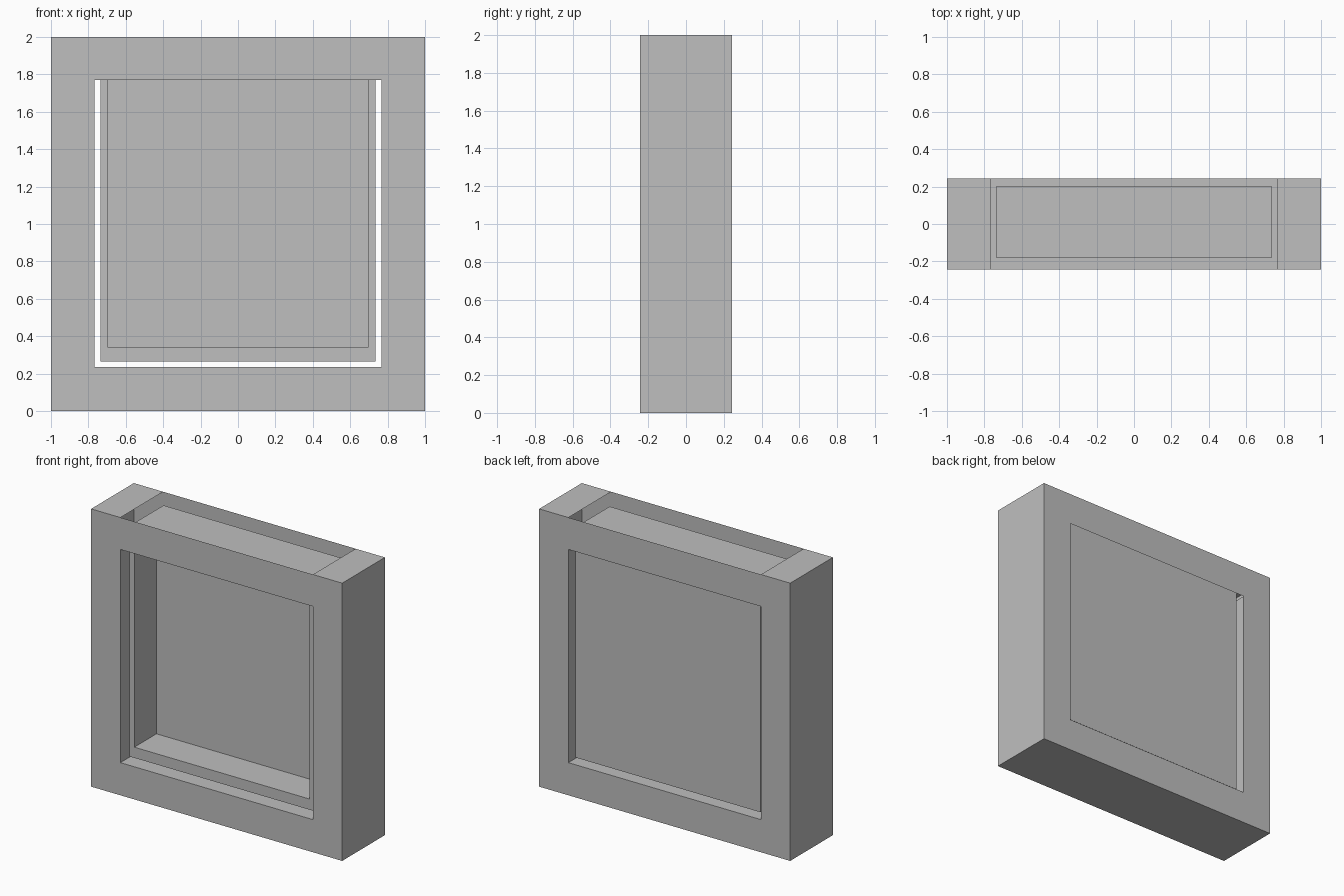
import bpy
import bmesh
from mathutils import Vector, Matrix

default = bpy.data.objects.get("Cube")
if default:
    bpy.data.objects.remove(default, do_unlink=True)

grey = bpy.data.materials.new("light grey")
grey.use_nodes = True
colour = (0.52, 0.52, 0.52, 1.0)
grey.diffuse_color = colour
grey.node_tree.nodes["Principled BSDF"].inputs["Base Color"].default_value = colour


def box(low, high):
    """Start a mesh with a box between two corners."""
    low, high = Vector(low), Vector(high)
    bm = bmesh.new()
    place = Matrix.Translation((low + high) / 2) @ Matrix.Diagonal((high - low).to_4d())
    bmesh.ops.create_cube(bm, size=1, matrix=place)
    bm.normal_update()
    return bm


def finish(bm, name):
    bmesh.ops.recalc_face_normals(bm, faces=bm.faces[:])
    mesh = bpy.data.meshes.new(name)
    bm.to_mesh(mesh)
    bm.free()
    mesh.materials.append(grey)
    bpy.context.collection.objects.link(bpy.data.objects.new(name, mesh))


# Hollow outer frame: a thin shell with a window through it
HALF, DEPTH = 0.767, 0.243
SILL, HEAD = 0.235, 1.77
bm = box((-1, -DEPTH, 0), (1, DEPTH, 2))
for point, normal in (((-HALF, 0, 0), (1, 0, 0)), ((HALF, 0, 0), (1, 0, 0)),
                      ((0, 0, SILL), (0, 0, 1)), ((0, 0, HEAD), (0, 0, 1))):
    bmesh.ops.bisect_plane(bm, geom=bm.verts[:] + bm.edges[:] + bm.faces[:],
                           plane_co=point, plane_no=normal)
bm.normal_update()
window = []
for f in bm.faces:
    c = f.calc_center_median()
    if abs(f.normal.y) > 0.9 and abs(c.x) < HALF and SILL < c.z < HEAD:
        window.append(f)
bmesh.ops.delete(bm, geom=window, context="FACES")
bmesh.ops.bridge_loops(bm, edges=[e for e in bm.edges if e.is_boundary])

# Open slot above the window: no lid and no window head
bm.normal_update()
slot = []
for f in bm.faces:
    c = f.calc_center_median()
    if abs(f.normal.z) > 0.9 and abs(c.x) < HALF / 2 and c.z > 1:
        slot.append(f)
bmesh.ops.delete(bm, geom=slot, context="FACES_ONLY")
finish(bm, "outer_frame")

# Inner tray dropped into the slot, with a deep recess in its front
bm = box((-0.736, -0.183, 0.265), (0.736, 0.204, 1.925))
front = min(bm.faces, key=lambda f: f.calc_center_median().y)
bmesh.ops.inset_individual(bm, faces=[front], thickness=0.054)
for v in front.verts:
    v.co.z = 0.342 if v.co.z < 1 else 1.848
recess = bmesh.ops.extrude_discrete_faces(bm, faces=[front])["faces"][0]
bmesh.ops.translate(bm, verts=recess.verts[:], vec=(0, 0.252, 0))
finish(bm, "inner_tray")
